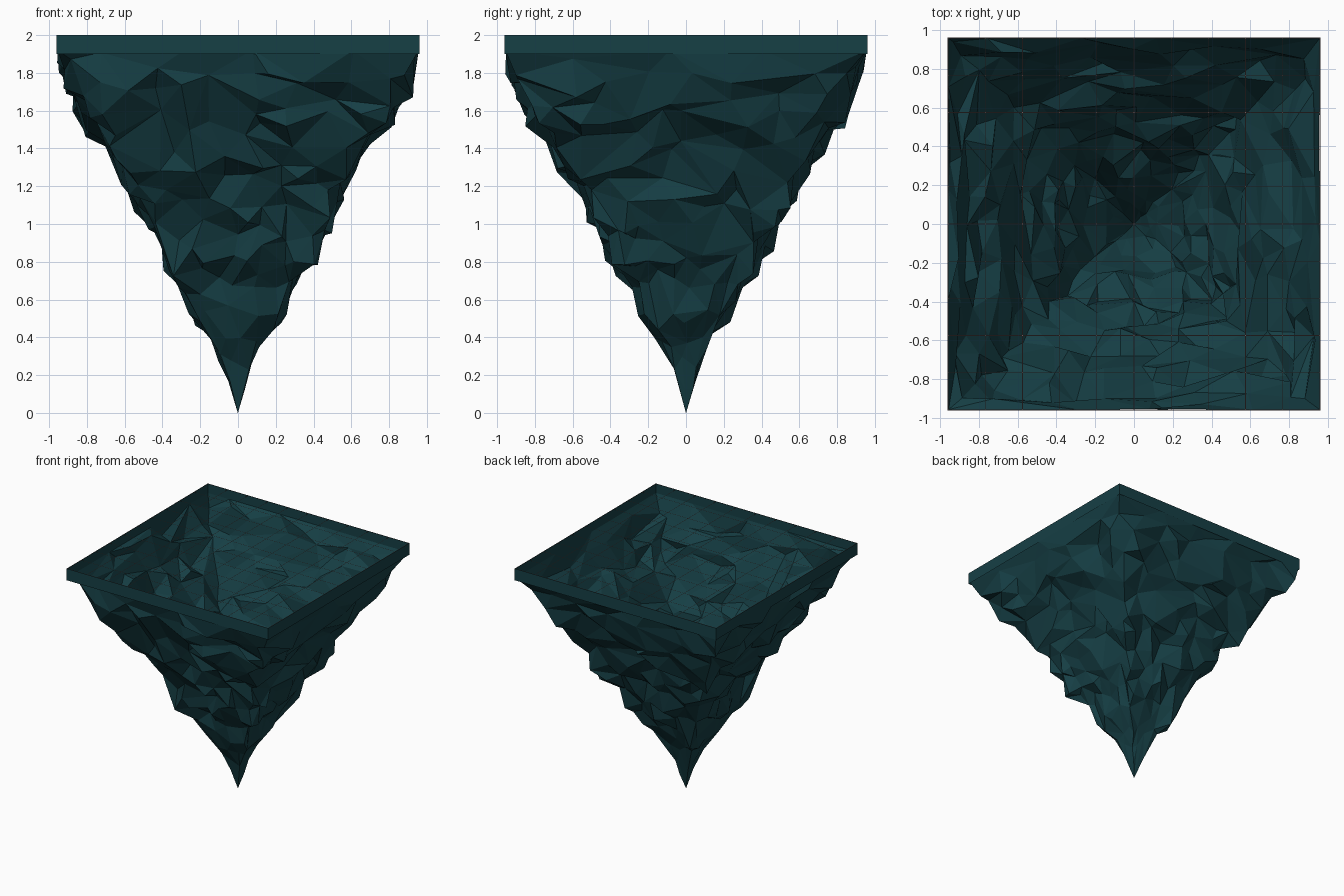
import bpy, bmesh, math, random
from mathutils import Vector, noise

if "Cube" in bpy.data.objects:
    bpy.data.objects.remove(bpy.data.objects["Cube"])

random.seed(11)
HALF, TOP, LIP, START = 0.96, 2.0, 1.9, 1.92


def material(name, rgb):
    m = bpy.data.materials.new(name)
    m.diffuse_color = (*rgb, 1)
    m.use_nodes = True
    m.node_tree.nodes["Principled BSDF"].inputs["Base Color"].default_value = m.diffuse_color
    return m


def finish(bm, name, mat):
    me = bpy.data.meshes.new(name)
    bm.to_mesh(me)
    bm.free()
    me.materials.append(mat)
    ob = bpy.data.objects.new(name, me)
    bpy.context.collection.objects.link(ob)
    return ob


rock_mat = material("dark_teal_rock", (0.008, 0.05, 0.06))
line_mat = material("grid_grey", (0.16, 0.12, 0.12))

# Upright rim: four thin walls, open above and below
bm = bmesh.new()
corners = [(-HALF, -HALF), (HALF, -HALF), (HALF, HALF), (-HALF, HALF)]
low = [bm.verts.new((x, y, LIP)) for x, y in corners]
high = [bm.verts.new((x, y, TOP)) for x, y in corners]
for i in range(4):
    j = (i + 1) % 4
    bm.faces.new((low[i], low[j], high[j], high[i]))
finish(bm, "rim", rock_mat)

# Fine lattice across the open top, ten cells each way
bm = bmesh.new()
w = 0.002
for i in range(11):
    c = -HALF + w + i * (2 * HALF - 2 * w) / 10
    for flip in (False, True):
        pts = [(c - w, -HALF), (c + w, -HALF), (c + w, HALF), (c - w, HALF)]
        if flip:
            pts = [(y, x) for x, y in reversed(pts)]
        bm.faces.new([bm.verts.new((x, y, TOP)) for x, y in pts])
finish(bm, "top_grid", line_mat)

# Rock: hollow inverted pyramid, (height, half width) profile
profile = [(START, .957), (1.9, .953), (1.8, .925), (1.6, .825), (1.48, .75),
           (1.35, .665), (1.2, .57), (1.0, .47), (.9, .42), (.7, .315),
           (.5, .215), (.4, .14), (.3, .09), (.15, .045), (0, 0)]


def half_width(z):
    for (z1, w1), (z0, w0) in zip(profile, profile[1:]):
        if z >= z0:
            return w0 + (w1 - w0) * (z - z0) / (z1 - z0)
    return 0


def clamp(v):
    return max(-0.957, min(0.957, v))


def rock_point(side, t, z, rim):
    h = half_width(z)
    a = side * math.pi / 2
    ca, sa = math.cos(a), math.sin(a)
    k = h * (1 - (0 if rim else 0.03 * t ** 6))
    p = Vector((ca * k - sa * k * t, sa * k + ca * k * t, z))
    if rim:
        return (clamp(p.x), clamp(p.y), z)
    # Lumps bulge outwards and sag, leaving ledges underneath
    fade = min(1, h / 0.35)
    lump = 0.48 - noise.voronoi(p * 4.2)[0][0]
    out = Vector((ca, sa, 0))
    if abs(t) > 0.8:
        out = Vector((p.x, p.y, 0)).normalized()
    p += (out * lump * 0.09 - Vector((0, 0, lump * 0.16))) * fade
    p += noise.noise_vector(p * 8) * 0.03 * fade
    p += Vector([random.uniform(-1, 1) for _ in range(3)]) * 0.02 * fade
    return (clamp(p.x), clamp(p.y), max(0.02, min(START - 0.01, p.z)))


bm = bmesh.new()
N, ROWS = 12, 27
rings = []
for r in range(ROWS):
    z = START - r * START / ROWS
    rings.append([bm.verts.new(rock_point(s, -1 + 2 * i / N, z, r == 0))
                  for s in range(4) for i in range(N)])
tip = bm.verts.new((0, 0, 0))
M = 4 * N
for a, b in zip(rings, rings[1:]):
    for i in range(M):
        j = (i + 1) % M
        bm.faces.new((b[i], b[j], a[j], a[i]))
for i in range(M):
    bm.faces.new((tip, rings[-1][(i + 1) % M], rings[-1][i]))
bmesh.ops.triangulate(bm, faces=bm.faces[:])
rock = finish(bm, "rock", rock_mat)

# Collapse to irregular flat facets
dec = rock.modifiers.new("facets", 'DECIMATE')
dec.ratio = 0.28
